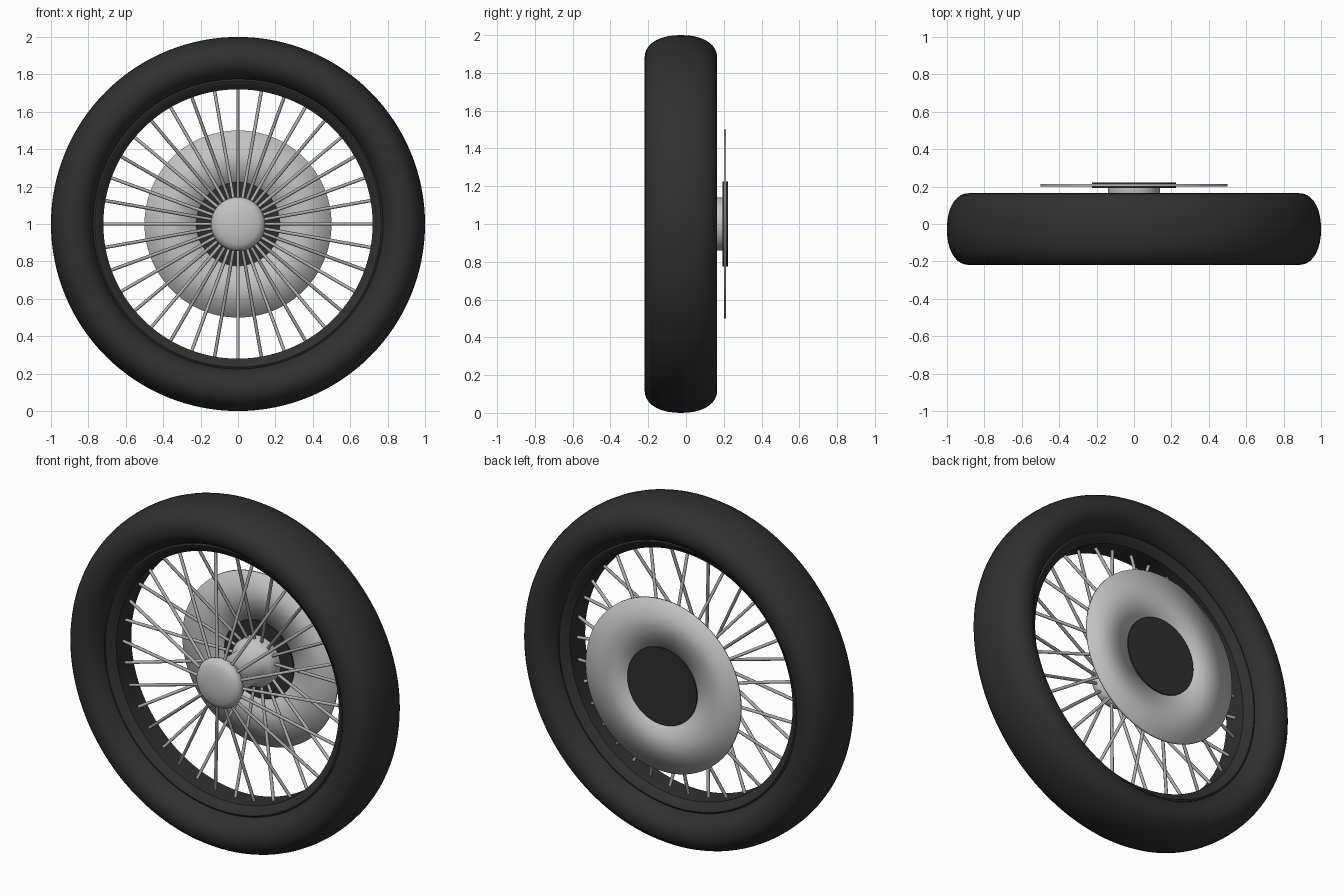
import bpy, math
from mathutils import Vector

if "Cube" in bpy.data.objects:
    bpy.data.objects.remove(bpy.data.objects["Cube"])

CZ = 1.0        # axle height
MID = -0.027    # centre plane of the tyre


def material(name, v):
    m = bpy.data.materials.new(name)
    m.diffuse_color = (v, v, v, 1)
    m.use_nodes = True
    m.node_tree.nodes["Principled BSDF"].inputs["Base Color"].default_value = m.diffuse_color
    return m


RUBBER = material("black rubber", 0.03)
DARK = material("dark metal", 0.028)
SILVER = material("silver", 0.55)
STEEL = material("spoke steel", 0.42)


def make(name, verts, faces, mat, angle=None):
    me = bpy.data.meshes.new(name)
    me.from_pydata(verts, [], faces)
    me.materials.append(mat)
    ob = bpy.data.objects.new(name, me)
    bpy.context.collection.objects.link(ob)
    bpy.ops.object.select_all(action='DESELECT')
    ob.select_set(True)
    bpy.context.view_layer.objects.active = ob
    bpy.ops.object.mode_set(mode='EDIT')
    bpy.ops.mesh.select_all(action='SELECT')
    bpy.ops.mesh.remove_doubles(threshold=1e-5)
    bpy.ops.mesh.normals_make_consistent(inside=False)
    bpy.ops.object.mode_set(mode='OBJECT')
    if angle is None:
        bpy.ops.object.shade_smooth()
    else:
        bpy.ops.object.shade_smooth_by_angle(angle=math.radians(angle))
    return ob


def lathe(name, profile, mat, n=96, closed=False, angle=None):
    """Spin (radius, y) points around the axle."""
    k = len(profile)
    verts = [(r * math.cos(2 * math.pi * i / n), y, CZ + r * math.sin(2 * math.pi * i / n))
             for i in range(n) for r, y in profile]
    faces = []
    for i in range(n):
        j = (i + 1) % n
        for p in range(k if closed else k - 1):
            q = (p + 1) % k
            faces.append((i * k + p, i * k + q, j * k + q, j * k + p))
    return make(name, verts, faces, mat, angle)


# Tyre: rounded section, slightly squarer than an ellipse, open at the bead
def tyre_point(t):
    c, s = math.cos(t), math.sin(t)
    e = 2 / 2.2
    return (0.88 + 0.12 * math.copysign(abs(c) ** e, c),
            MID + 0.192 * math.copysign(abs(s) ** e, s))


tyre = [tyre_point(math.radians(-150 + 300 * i / 30)) for i in range(31)]
lathe("tyre", tyre, RUBBER, n=128, closed=True, angle=40)

# Rim: stepped band inside the tyre
half = [(0.79, 0.09), (0.765, 0.105), (0.752, 0.10), (0.738, 0.085), (0.72, 0.07)]
rim = [(r, MID + w) for r, w in half] + [(r, MID - w) for r, w in reversed(half)]
lathe("rim", rim, RUBBER, n=128, closed=True, angle=40)

# Hub: front dome, narrow barrel and rear flange
hub = [(0, -0.218), (0.06, -0.215), (0.11, -0.205), (0.135, -0.19), (0.145, -0.17),
       (0.138, -0.145), (0.115, -0.12), (0.10, -0.08), (0.10, 0.08),
       (0.125, 0.11), (0.14, 0.14), (0.14, 0.195)]
lathe("hub", hub, SILVER, n=48, angle=50)

# Brake disc and its dark central cap
lathe("brake_disc", [(0.2, 0.2), (0.5, 0.2), (0.5, 0.213), (0.2, 0.213)], SILVER, closed=True)
lathe("disc_cap", [(0, 0.192), (0.224, 0.192), (0.224, 0.222), (0, 0.222)], DARK, n=64, angle=30)


# Spokes: alternating between the front and rear hub flanges
def rod(a, b, r, n, verts, faces):
    d = (b - a).normalized()
    u = d.orthogonal().normalized()
    v = d.cross(u)
    base = len(verts)
    for end in (a, b):
        for i in range(n):
            t = 2 * math.pi * i / n
            verts.append(end + r * (math.cos(t) * u + math.sin(t) * v))
    for i in range(n):
        j = (i + 1) % n
        faces.append((base + i, base + j, base + n + j, base + n + i))
    faces.append([base + i for i in range(n)])
    faces.append([base + n + i for i in range(n)])


def polar(r, y, t):
    return Vector((r * math.cos(t), y, CZ + r * math.sin(t)))


COUNT = 36
for name, first, y in (("front_spokes", 0, -0.16), ("rear_spokes", 1, 0.155)):
    verts, faces = [], []
    for i in range(first, COUNT, 2):
        t = 2 * math.pi * i / COUNT
        rod(polar(0.125, y, t), polar(0.732, MID, t), 0.009, 8, verts, faces)
    make(name, verts, faces, STEEL, angle=50)
